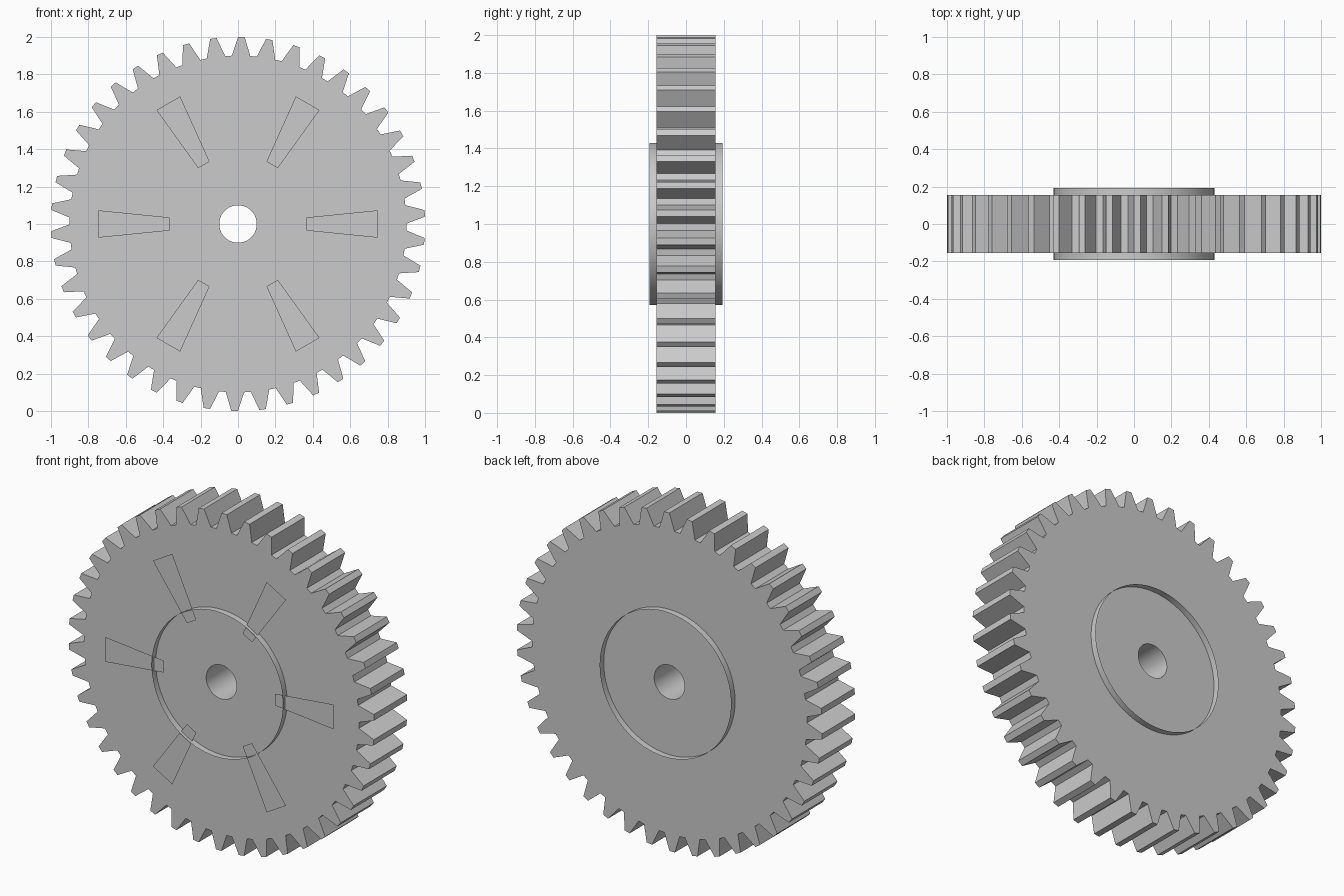
import bpy, bmesh, math
from mathutils import Vector

cube = bpy.data.objects.get("Cube")
if cube:
    bpy.data.objects.remove(cube, do_unlink=True)

grey = bpy.data.materials.new("plain_grey")
grey.use_nodes = True
colour = (0.6, 0.6, 0.6, 1)
grey.diffuse_color = colour
grey.node_tree.nodes["Principled BSDF"].inputs["Base Color"].default_value = colour

TEETH = 42
PITCH = 2 * math.pi / TEETH
FIRST = math.radians(88.97)
BORE, HUB = 0.1, 0.43
HUB_Y, RIM_Y, PLATE_Y = 0.193, 0.155, 0.173
# one straight-sided tooth: (angle from tooth centre, radius)
TOOTH = [(-0.055, 0.9), (-0.0175, 1.0), (0.0175, 1.0), (0.055, 0.9)]


def polar(r, a, y):
    return Vector((r * math.cos(a), y, 1 + r * math.sin(a)))


def finish(name, bm):
    mesh = bpy.data.meshes.new(name)
    bm.to_mesh(mesh)
    bm.free()
    mesh.materials.append(grey)
    obj = bpy.data.objects.new(name, mesh)
    bpy.context.collection.objects.link(obj)
    return obj


def sweep(name, stations, closed):
    """Join (angle, section) stations round the axle; sections are (r, y) lists."""
    bm = bmesh.new()
    rings = [[bm.verts.new(polar(r, a, y)) for r, y in section] for a, section in stations]
    for ring, after in zip(rings, rings[1:] + rings[:1]):
        for j in range(len(ring) if closed else len(ring) - 1):
            k = (j + 1) % len(ring)
            bm.faces.new((ring[j], ring[k], after[k], after[j]))
    bmesh.ops.recalc_face_normals(bm, faces=bm.faces)
    obj = finish(name, bm)
    bpy.ops.object.select_all(action="DESELECT")
    obj.select_set(True)
    bpy.context.view_layer.objects.active = obj
    bpy.ops.object.shade_smooth_by_angle(angle=math.radians(30))


# Gear body: flat disc with bore, its rim following the teeth
outline = [(FIRST + i * PITCH + a, r) for i in range(TEETH) for a, r in TOOTH]
sweep("gear_body",
      [(a, [(BORE, -RIM_Y), (r, -RIM_Y), (r, RIM_Y), (BORE, RIM_Y)]) for a, r in outline],
      closed=True)

# Hub ring: open thin-walled sleeve standing proud of both faces
SIDES = 96
sweep("hub_ring",
      [(i * 2 * math.pi / SIDES, [(HUB, -HUB_Y), (HUB, HUB_Y)]) for i in range(SIDES)],
      closed=False)

# Six tapered spoke plates on the front, just proud of the disc
bm = bmesh.new()
for i in range(6):
    a = i * math.pi / 3
    side = Vector((-math.sin(a), 0, math.cos(a)))
    corners = [(0.365, -0.035), (0.745, -0.073), (0.745, 0.073), (0.365, 0.035)]
    bm.faces.new([bm.verts.new(polar(r, a, -PLATE_Y) + side * w) for r, w in corners])
for face in bm.faces:
    face.normal_update()
    if face.normal.y > 0:
        face.normal_flip()
finish("spoke_plates", bm)
